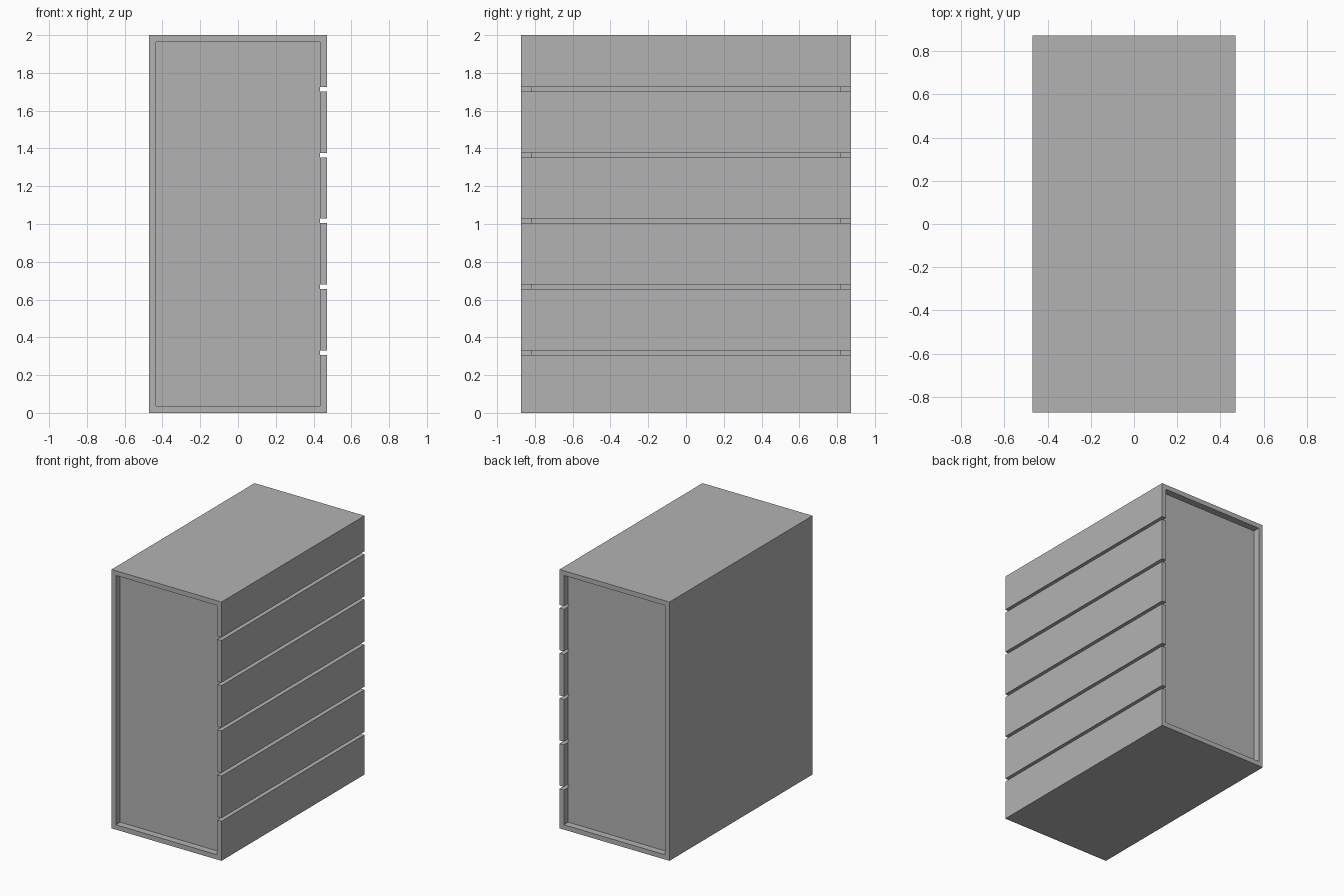
import bpy
import bmesh

if "Cube" in bpy.data.objects:
    bpy.data.objects.remove(bpy.data.objects["Cube"])

HALF_W, HALF_D, HEIGHT = 0.47, 0.873, 2.0
WALL = 0.037          # board thickness
RECESS = 0.053        # depth of the end panels behind the boards
SLOT = 0.024          # gap between drawer fronts
SLOT_BASES = [0.306 + 0.349 * i for i in range(5)]
INNER = HALF_W - WALL

grey = bpy.data.materials.new("plain grey")
grey.use_nodes = True
grey.diffuse_color = (0.45, 0.45, 0.45, 1)
grey.node_tree.nodes["Principled BSDF"].inputs["Base Color"].default_value = (0.45, 0.45, 0.45, 1)


def extrude_profile(name, profile, half_depth):
    """Extrude an x-z outline along y, centred on y = 0."""
    bm = bmesh.new()
    face = bm.faces.new([bm.verts.new((x, -half_depth, z)) for x, z in profile])
    moved = bmesh.ops.extrude_face_region(bm, geom=[face])["geom"]
    verts = [v for v in moved if isinstance(v, bmesh.types.BMVert)]
    bmesh.ops.translate(bm, verts=verts, vec=(0, 2 * half_depth, 0))
    bmesh.ops.recalc_face_normals(bm, faces=bm.faces)
    mesh = bpy.data.meshes.new(name)
    bm.to_mesh(mesh)
    bm.free()
    mesh.materials.append(grey)
    obj = bpy.data.objects.new(name, mesh)
    bpy.context.collection.objects.link(obj)
    return obj


def rectangle(x0, x1, z0, z1):
    return [(x0, z0), (x1, z0), (x1, z1), (x0, z1)]


# Outer case: back board, top, bottom and the end drawer fronts in one piece
low, high = SLOT_BASES[0], SLOT_BASES[-1] + SLOT
extrude_profile("case", [
    (-HALF_W, 0), (HALF_W, 0), (HALF_W, low), (INNER, low),
    (INNER, WALL), (-INNER, WALL), (-INNER, HEIGHT - WALL), (INNER, HEIGHT - WALL),
    (INNER, high), (HALF_W, high), (HALF_W, HEIGHT), (-HALF_W, HEIGHT),
], HALF_D)

# Inner body, recessed at both ends and visible in the slots
extrude_profile("inner_body", rectangle(-INNER, INNER, WALL, HEIGHT - WALL), HALF_D - RECESS)

# Middle drawer fronts between the slots
for i, (below, above) in enumerate(zip(SLOT_BASES, SLOT_BASES[1:])):
    extrude_profile(f"drawer_front_{i + 1}",
                    rectangle(INNER, HALF_W, below + SLOT, above), HALF_D)
